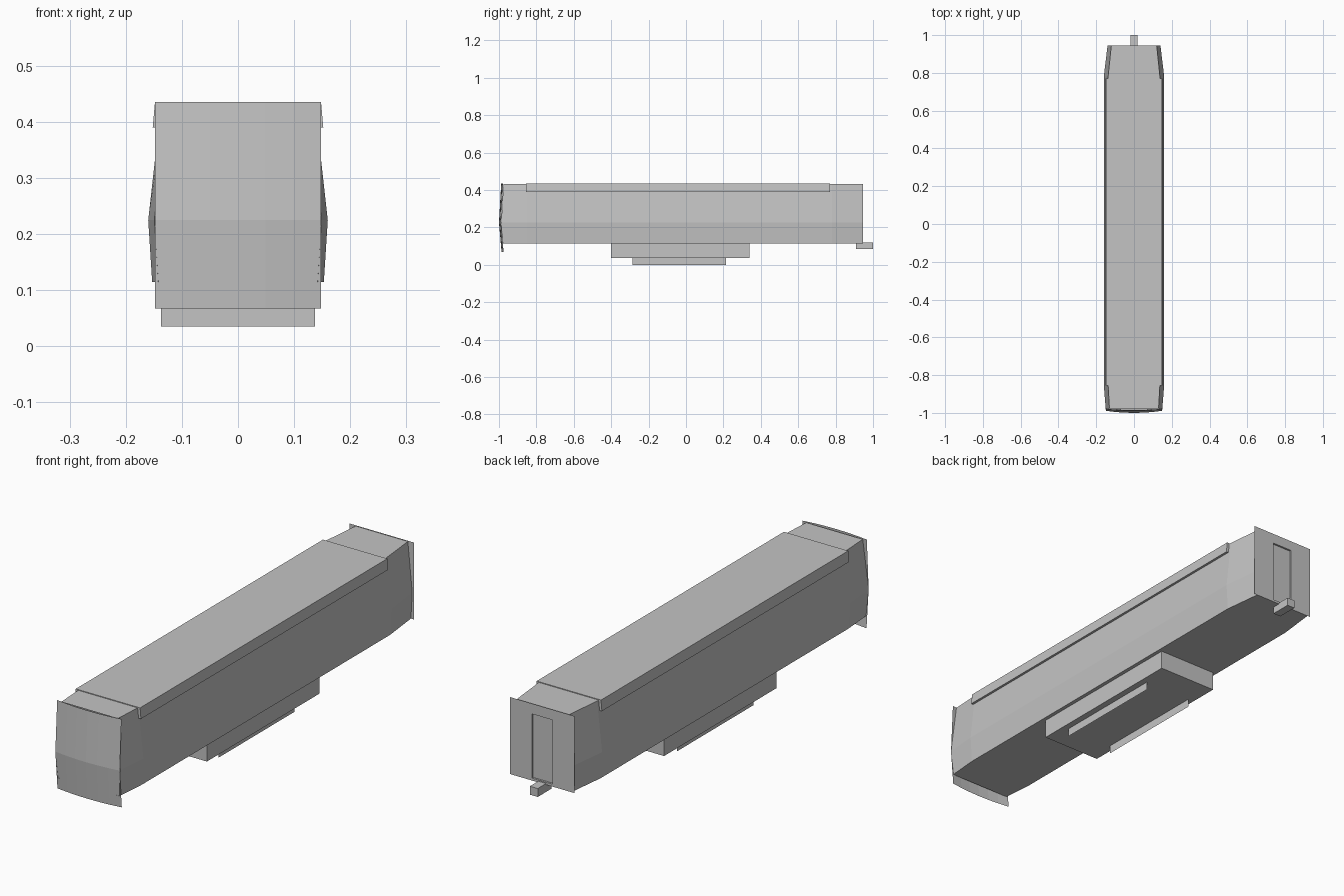
import bpy

if "Cube" in bpy.data.objects:
    bpy.data.objects.remove(bpy.data.objects["Cube"])

grey = bpy.data.materials.new("body_grey")
grey.diffuse_color = (0.55, 0.55, 0.55, 1)
grey.use_nodes = True
grey.node_tree.nodes["Principled BSDF"].inputs["Base Color"].default_value = grey.diffuse_color


def make(name, verts, faces):
    me = bpy.data.meshes.new(name)
    me.from_pydata(verts, [], faces)
    me.materials.append(grey)
    me.update()
    ob = bpy.data.objects.new(name, me)
    bpy.context.collection.objects.link(ob)
    return ob


def loft(name, rings, closed=True, caps=False):
    """Skin a list of equal-length point rings."""
    n = len(rings[0])
    verts = [p for r in rings for p in r]
    faces = []
    for i in range(len(rings) - 1):
        for j in range(n if closed else n - 1):
            k = (j + 1) % n
            faces.append((i * n + j, i * n + k, (i + 1) * n + k, (i + 1) * n + j))
    if caps:
        faces.append(tuple(reversed(range(n))))
        faces.append(tuple(range((len(rings) - 1) * n, len(rings) * n)))
    return make(name, verts, faces)


def rect(hx, y, z0, z1, top=None):
    top = hx if top is None else top
    return [(-hx, y, z0), (hx, y, z0), (top, y, z1), (-top, y, z1)]


def box(name, hx, y0, y1, z0, z1, top=None):
    return loft(name, [rect(hx, y0, z0, z1, top), rect(hx, y1, z0, z1, top)], caps=True)


# Car body: hexagonal section, widest at the waist, tapered at both ends
Z_BOT, Z_WAIST, Z_ROOF = 0.115, 0.225, 0.432


def section(bot, waist, top, yb, yw, yt):
    return [(-bot, yb, Z_BOT), (bot, yb, Z_BOT), (waist, yw, Z_WAIST),
            (top, yt, Z_ROOF), (-top, yt, Z_ROOF), (-waist, yw, Z_WAIST)]


loft("car_body", [
    section(0.142, 0.149, 0.130, -0.982, -0.988, -0.976),
    section(0.153, 0.160, 0.137, -0.85, -0.85, -0.85),
    section(0.153, 0.160, 0.137, 0.78, 0.78, 0.78),
    section(0.134, 0.140, 0.120, 0.945, 0.945, 0.945)])

# Roof cap with overhanging side strips
box("roof_cap", 0.152, -0.855, 0.77, 0.39, 0.435, top=0.148)

# Front panel: bowed sheet, folded at the waist
rows = [(0.067, -0.986), (Z_WAIST, -1.0), (0.435, -0.988)]
xs = [0.148 * i / 3 for i in range(-3, 4)]
loft("front_panel", [[(x, y + 0.011 * (x / 0.148) ** 2, z) for x in xs]
                     for z, y in rows], closed=False)

# Back panel with a recessed doorway
back = loft("back_panel", [
    [p for p in reversed(rect(0.148, 0.945, 0.115, 0.435))],
    [p for p in reversed(rect(0.047, 0.945, 0.125, 0.392))],
    [p for p in reversed(rect(0.047, 0.937, 0.125, 0.392))]])
make("door", rect(0.047, 0.937, 0.125, 0.392), [(3, 2, 1, 0)])

# Coupler at the rear
box("coupler", 0.018, 0.91, 1.0, 0.085, 0.12)

# Equipment box below the floor, with two thin hanging skirts
box("equipment_box", 0.137, -0.40, 0.34, 0.035, 0.117)
for side, s in (("left", -1), ("right", 1)):
    x = 0.11 * s
    quad = [(x, -0.285, 0), (x, 0.215, 0), (x, 0.215, 0.035), (x, -0.285, 0.035)]
    make(side + "_skirt", quad, [(0, 1, 2, 3) if s > 0 else (3, 2, 1, 0)])
